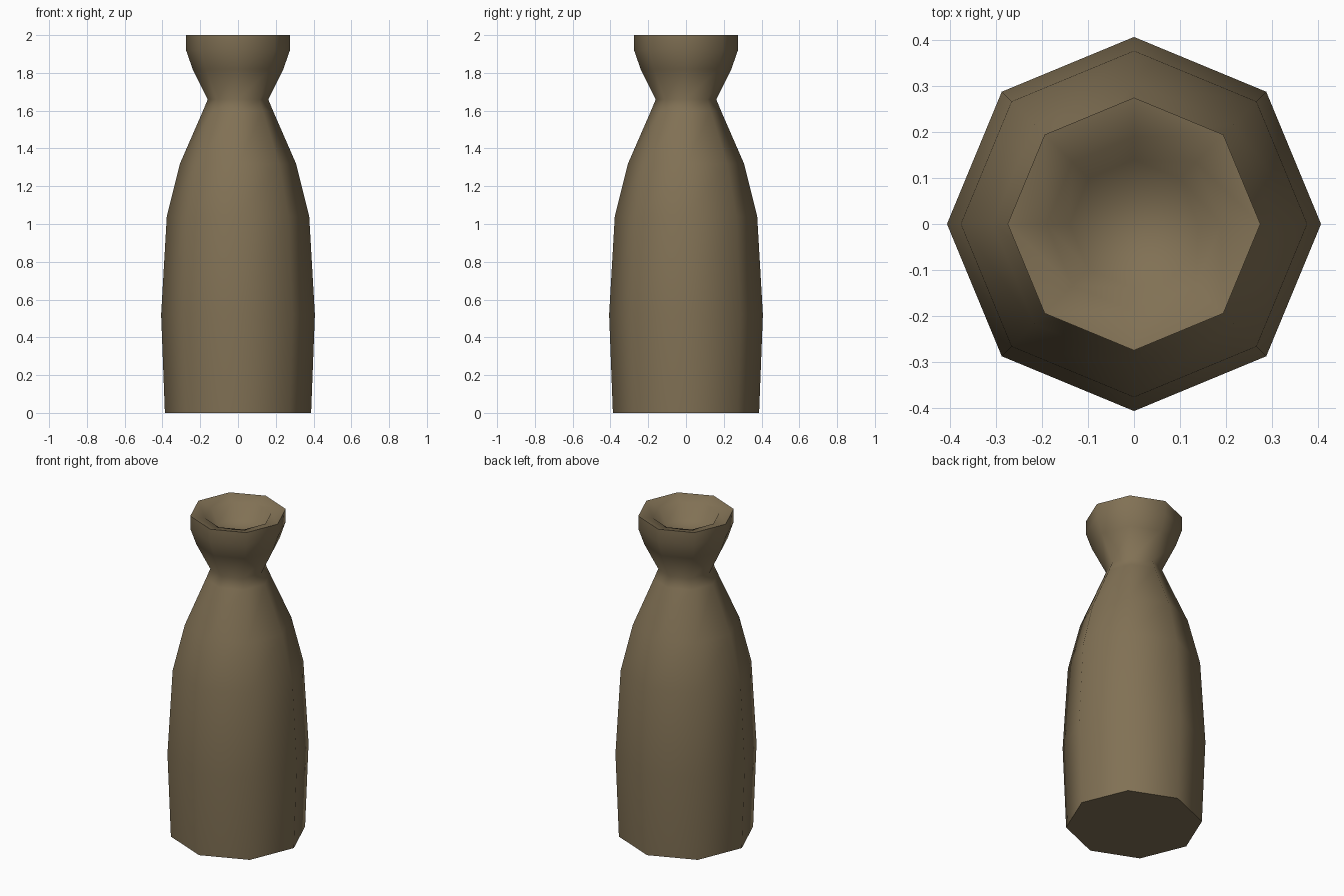
import bpy, bmesh
from math import cos, sin, pi, radians

cube = bpy.data.objects.get("Cube")
if cube:
    bpy.data.objects.remove(cube, do_unlink=True)

SIDES = 8

# Brown clay
clay = bpy.data.materials.new("brown_clay")
clay.use_nodes = True
colour = (0.22, 0.165, 0.09, 1)
clay.diffuse_color = colour
clay.node_tree.nodes["Principled BSDF"].inputs["Base Color"].default_value = colour

# Profile (radius, height): body, neck, flared mouth, then the inner hollow
profile = [(0.387, 0), (0.407, 0.52), (0.377, 1.04), (0.307, 1.32),
           (0.185, 1.60), (0.16, 1.66), (0.24, 1.82), (0.275, 1.92),
           (0.275, 2), (0.19, 1.98), (0.14, 1.89)]

bm = bmesh.new()
rings = [[bm.verts.new((r * cos(2 * pi * i / SIDES), r * sin(2 * pi * i / SIDES), z))
          for i in range(SIDES)] for r, z in profile]
for low, high in zip(rings, rings[1:]):
    for i in range(SIDES):
        j = (i + 1) % SIDES
        bm.faces.new((low[i], low[j], high[j], high[i]))

# Flat base and floor of the hollow
bm.faces.new(rings[0][::-1])
bm.faces.new(rings[-1])

mesh = bpy.data.meshes.new("bottle")
bm.to_mesh(mesh)
bm.free()
mesh.materials.append(clay)
bottle = bpy.data.objects.new("bottle", mesh)
bpy.context.collection.objects.link(bottle)

# Smooth sides, crisp rim and base
bpy.ops.object.select_all(action="DESELECT")
bottle.select_set(True)
bpy.context.view_layer.objects.active = bottle
bpy.ops.object.shade_smooth_by_angle(angle=radians(72))
